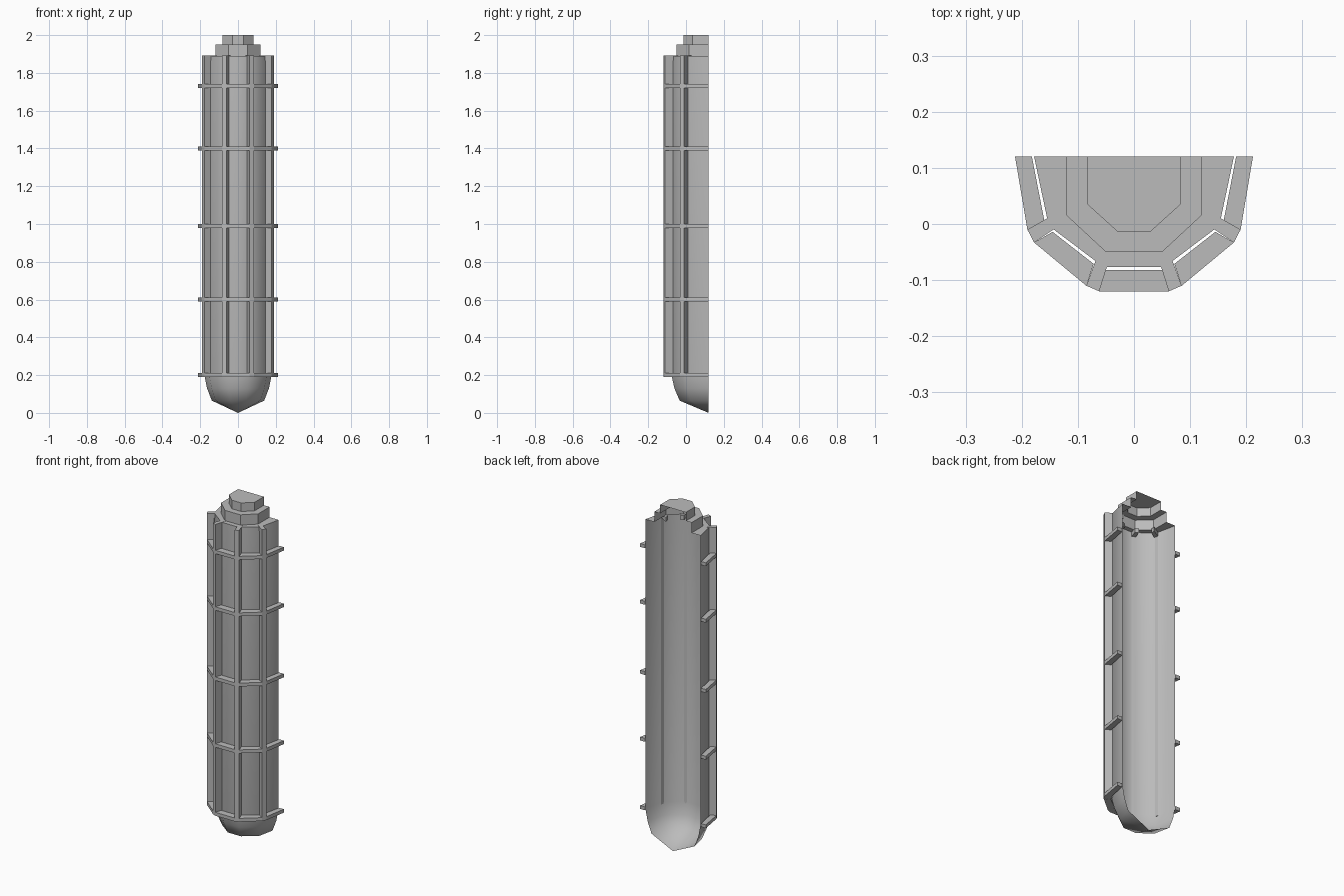
import bpy
import bmesh
import math

cube = bpy.data.objects.get("Cube")
if cube:
    bpy.data.objects.remove(cube, do_unlink=True)

grey = bpy.data.materials.new("plain grey")
grey.use_nodes = True
grey.diffuse_color = (0.5, 0.5, 0.5, 1)
grey.node_tree.nodes["Principled BSDF"].inputs["Base Color"].default_value = (0.5, 0.5, 0.5, 1)

BACK = 0.12          # open rear plane
TOP = 1.89           # top of the hull


def finish(name, bm, smooth=False):
    bmesh.ops.recalc_face_normals(bm, faces=bm.faces)
    mesh = bpy.data.meshes.new(name)
    bm.to_mesh(mesh)
    bm.free()
    mesh.materials.append(grey)
    obj = bpy.data.objects.new(name, mesh)
    bpy.context.collection.objects.link(obj)
    if smooth:
        bpy.ops.object.select_all(action='DESELECT')
        obj.select_set(True)
        bpy.context.view_layer.objects.active = obj
        bpy.ops.object.shade_smooth_by_angle(angle=math.radians(46))
    return obj


def outline(half):
    """Mirror a half outline into an open six-point one."""
    return half + [(-x, y) for x, y in reversed(half)]


def loft(name, rows, pole=None, lid=False, smooth=False):
    """Open sheet through (outline, height) rows."""
    bm = bmesh.new()
    rings = [[bm.verts.new((x, y, z)) for x, y in pts] for pts, z in rows]
    for a, b in zip(rings, rings[1:]):
        for i in range(len(a) - 1):
            bm.faces.new((a[i], a[i + 1], b[i + 1], b[i]))
    if pole:
        tip = bm.verts.new(pole)
        for p, q in zip(rings[0], rings[0][1:]):
            bm.faces.new((tip, q, p))
    if lid:
        bm.faces.new(rings[-1])
    return finish(name, bm, smooth)


def prism(bm, pts, z0, z1):
    low = [bm.verts.new((x, y, z0)) for x, y in pts]
    high = [bm.verts.new((x, y, z1)) for x, y in pts]
    bm.faces.new(low)
    bm.faces.new(high)
    for i in range(len(pts)):
        j = (i + 1) % len(pts)
        bm.faces.new((low[i], low[j], high[j], high[i]))


def flip(pts, side):
    return [(side * x, y) for x, y in pts]


def scaled(pts, s):
    return [(x * s, BACK + (y - BACK) * s) for x, y in pts]


# Hull: rounded bottom, straight wall and flat shoulder, open at the rear
hull = outline([(0.178, BACK), (0.152, -0.003), (0.054, -0.077)])
cap_low = outline([(0.12, BACK), (0.12, 0.015), (0.05, -0.05)])
cap_high = outline([(0.083, BACK), (0.083, 0.035), (0.03, -0.013)])
loft("hull", [(scaled(hull, 0.78), 0.065), (scaled(hull, 0.92), 0.13),
              (hull, 0.2), (hull, TOP), (cap_low, TOP)],
     pole=(0, BACK, 0), smooth=True)

# Stepped cap
loft("stepped_cap", [(cap_low, TOP), (cap_low, 1.95), (cap_high, 1.95), (cap_high, 2.0)], lid=True)

# Upright ribs: two inner corners, two outer corners, start at the hull wall
ribs = {
    "front_rib": ([(0.04, -0.05), (0.06, -0.042)], [(0.062, -0.12), (0.085, -0.11)], 0.38),
    "side_rib": ([(0.12, 0.006), (0.12, 0.03)], [(0.178, -0.033), (0.19, -0.01)], 0.45),
}


def along(a, b, t):
    return tuple(p + (q - p) * t for p, q in zip(a, b))


for name, (inner, outer, start) in ribs.items():
    for side, label in ((1, "left"), (-1, "right")):
        bm = bmesh.new()
        for t, z0, z1 in ((start, 0.19, TOP), (-0.25, 1.865, TOP + 0.001)):
            near = [along(i, o, t) for i, o in zip(inner, outer)]
            prism(bm, flip([near[0], outer[0], outer[1], near[1]], side), z0, z1)
        finish(f"{label}_{name}", bm)

# Hoops: flat bars between the ribs, with a slim gap to the hull
front_bar = [(-0.062, -0.12), (0.062, -0.12), (0.052, -0.082), (-0.052, -0.082)]
corner_bar = [(0.085, -0.11), (0.178, -0.033), (0.145, -0.014), (0.072, -0.071)]
side_bar = [(0.19, -0.01), (0.212, BACK), (0.182, BACK), (0.16, 0.007)]
for n, z in enumerate((0.2, 0.6, 0.99, 1.4, 1.73)):
    bm = bmesh.new()
    prism(bm, front_bar, z - 0.01, z + 0.01)
    for side in (1, -1):
        for bar in (corner_bar, side_bar):
            prism(bm, flip(bar, side), z - 0.01, z + 0.01)
    finish(f"hoop_{n + 1}", bm)
